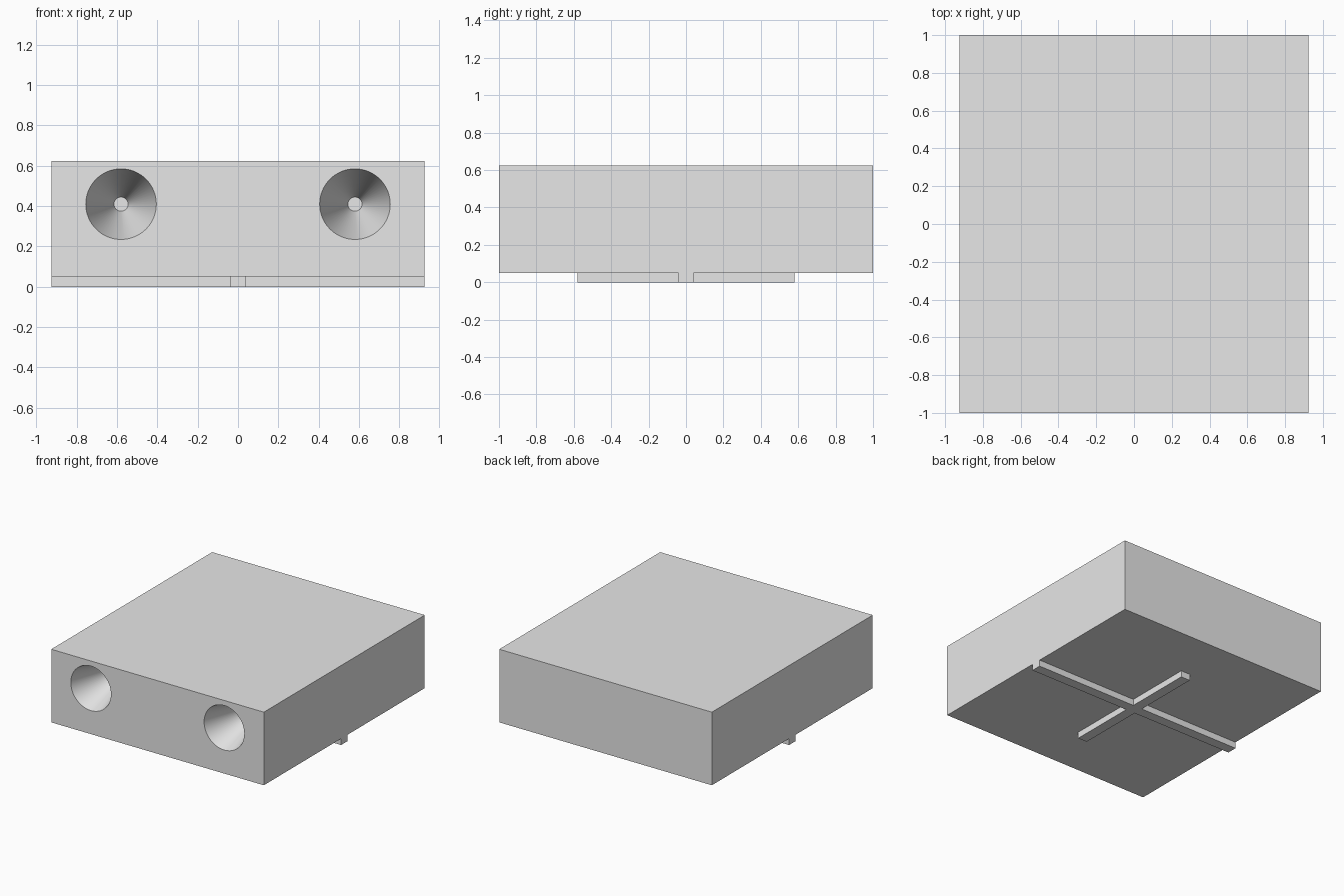
import bpy
import bmesh
import math
from mathutils import Matrix

default = bpy.data.objects.get("Cube")
if default:
    bpy.data.objects.remove(default, do_unlink=True)

HALF_X, HALF_Y = 0.925, 1.0
BASE, TOP = 0.05, 0.625
BAR, ARM = 0.04, 0.58            # rib half width, short rib half length
HOLE_X, HOLE_Z = 0.58, 0.41
MOUTH, TIP, DEPTH = 0.175, 0.035, 0.45

grey = bpy.data.materials.new("light_grey")
grey.use_nodes = True
colour = (0.8, 0.8, 0.8, 1)
grey.diffuse_color = colour
grey.node_tree.nodes["Principled BSDF"].inputs["Base Color"].default_value = colour


def make_object(name, bm):
    bmesh.ops.recalc_face_normals(bm, faces=bm.faces)
    mesh = bpy.data.meshes.new(name)
    bm.to_mesh(mesh)
    bm.free()
    mesh.materials.append(grey)
    obj = bpy.data.objects.new(name, mesh)
    bpy.context.collection.objects.link(obj)
    return obj


def prism(name, outline, bottom, top):
    """Extrude a flat outline upward into a closed solid."""
    bm = bmesh.new()
    face = bm.faces.new([bm.verts.new((x, y, bottom)) for x, y in outline])
    grown = bmesh.ops.extrude_face_region(bm, geom=[face])["geom"]
    verts = [v for v in grown if isinstance(v, bmesh.types.BMVert)]
    bmesh.ops.translate(bm, verts=verts, vec=(0, 0, top - bottom))
    return make_object(name, bm)


# Main block
body = prism("body", [(-HALF_X, -HALF_Y), (HALF_X, -HALF_Y),
                      (HALF_X, HALF_Y), (-HALF_X, HALF_Y)], BASE, TOP)

# Tapered blind sockets in the front, continued a little past the face
extra = 0.02
slope = (MOUTH - TIP) / DEPTH
for side in (-1, 1):
    bm = bmesh.new()
    bmesh.ops.create_cone(
        bm, cap_ends=True, segments=64, radius1=MOUTH + slope * extra,
        radius2=TIP, depth=DEPTH + extra,
        matrix=Matrix.Translation((side * HOLE_X, -HALF_Y + (DEPTH - extra) / 2, HOLE_Z))
        @ Matrix.Rotation(-math.pi / 2, 4, "X"))
    cutter = make_object("socket_cutter", bm)
    cutter.hide_render = True
    cut = body.modifiers.new("socket", "BOOLEAN")
    cut.operation = "DIFFERENCE"
    cut.solver = "EXACT"
    cut.object = cutter
    bpy.context.view_layer.objects.active = body
    bpy.ops.object.modifier_apply(modifier=cut.name)
    bpy.data.objects.remove(cutter, do_unlink=True)

# Smooth socket walls, sharp rims and block edges
bpy.ops.object.select_all(action="DESELECT")
body.select_set(True)
bpy.context.view_layer.objects.active = body
bpy.ops.object.shade_smooth_by_angle(angle=math.radians(30))

# Cross-shaped rib below: full width across, shorter front to back
quarter = [(HALF_X, BAR), (BAR, BAR), (BAR, ARM)]
half = quarter + [(-x, y) for x, y in reversed(quarter)]
prism("cross_rib", half + [(-x, -y) for x, y in half], 0, BASE)
